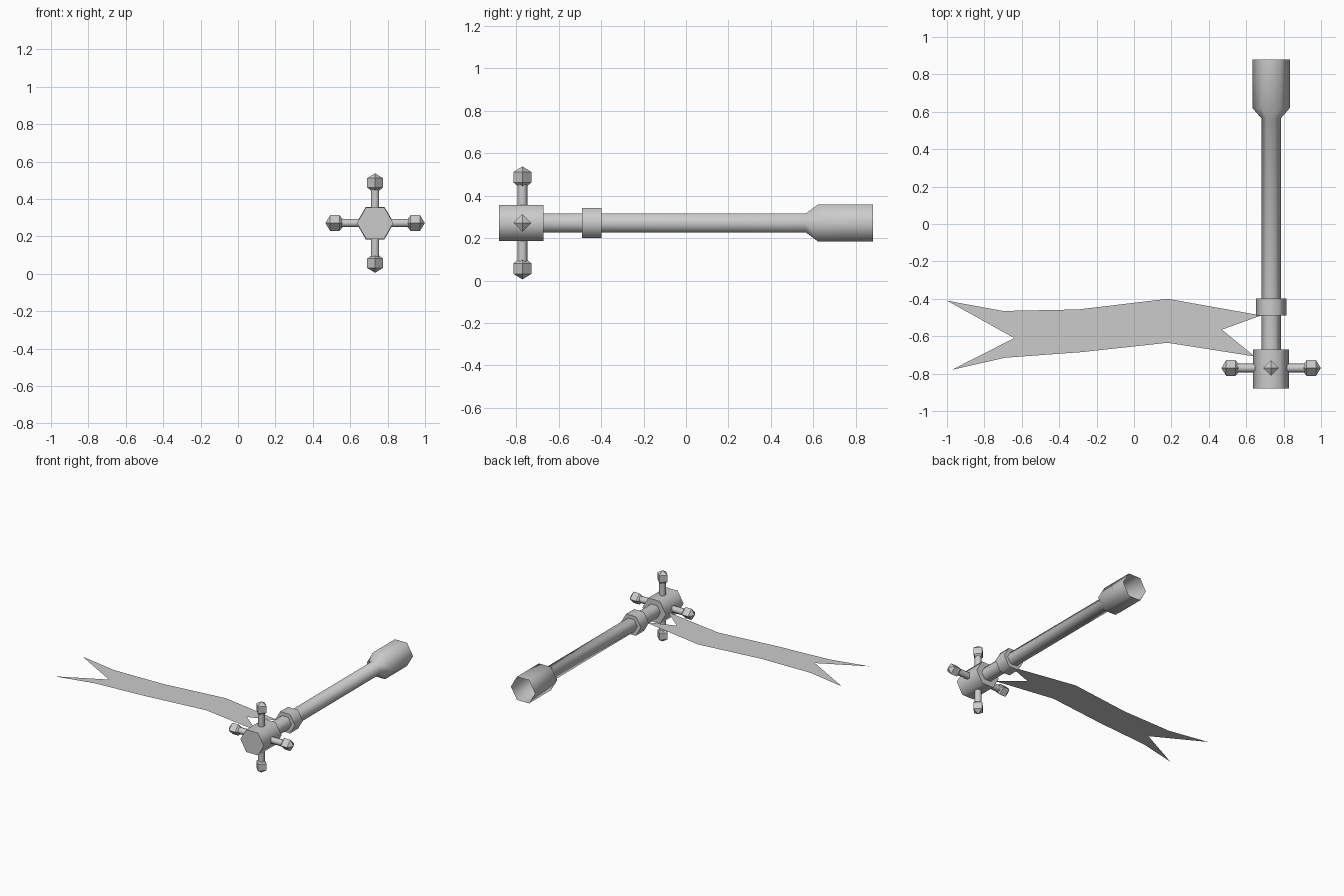
import bpy, bmesh, math
from mathutils import Vector

cube = bpy.data.objects.get("Cube")
if cube:
    bpy.data.objects.remove(cube, do_unlink=True)

CX, CY, CZ = 0.733, -0.77, 0.271   # centre of the spoke cross

grey = bpy.data.materials.new("grey")
grey.use_nodes = True
COLOUR = (0.6, 0.6, 0.6, 1)
grey.diffuse_color = COLOUR
grey.node_tree.nodes["Principled BSDF"].inputs["Base Color"].default_value = COLOUR


def finish(name, bm, angle=None):
    mesh = bpy.data.meshes.new(name)
    bm.to_mesh(mesh)
    bm.free()
    mesh.materials.append(grey)
    obj = bpy.data.objects.new(name, mesh)
    bpy.context.collection.objects.link(obj)
    if angle:
        bpy.ops.object.select_all(action='DESELECT')
        obj.select_set(True)
        bpy.context.view_layer.objects.active = obj
        bpy.ops.object.shade_smooth_by_angle(angle=math.radians(angle))
    return obj


def turned(name, origin, axis, corner, rings, sides, caps=(True, True), angle=None):
    """Sweep (distance, radius) rings along axis; corner points at the first vertex."""
    axis, corner, origin = Vector(axis), Vector(corner), Vector(origin)
    side = axis.cross(corner)
    bm = bmesh.new()
    loops = []
    for dist, radius in rings:
        turns = [2 * math.pi * i / sides for i in range(sides)]
        loops.append([bm.verts.new(origin + axis * dist + radius *
                                   (corner * math.cos(t) + side * math.sin(t))) for t in turns])
    for a, b in zip(loops, loops[1:]):
        for i in range(sides):
            j = (i + 1) % sides
            bm.faces.new((a[i], a[j], b[j], b[i]))
    if caps[0]:
        bm.faces.new(loops[0][::-1])
    if caps[1]:
        bm.faces.new(loops[-1])
    bmesh.ops.remove_doubles(bm, verts=bm.verts, dist=0.0005)
    return finish(name, bm, angle)


# Hexagonal parts along the shaft; the socket end stays open
BACK, LEFT = (0, 1, 0), (1, 0, 0)
base = (CX, 0, CZ)
turned("shaft_and_socket", base, BACK, LEFT,
       [(-0.7, 0.052), (0.565, 0.052), (0.62, 0.1), (0.88, 0.1)], 6, (True, False), 65)
turned("collar", base, BACK, LEFT, [(-0.49, 0.082), (-0.397, 0.082)], 6, angle=65)
turned("head", base, BACK, LEFT, [(-0.88, 0.097), (-0.67, 0.097)], 6, angle=65)

# Four spokes with pointed square knobs
spokes = {"left": (1, 0, 0), "right": (-1, 0, 0), "top": (0, 0, 1), "bottom": (0, 0, -1)}
for place, direction in spokes.items():
    centre = (CX, CY, CZ)
    turned(place + "_spoke", centre, direction, BACK,
           [(0.05, 0.024), (0.2, 0.024)], 6, angle=65)
    turned(place + "_knob", centre, direction, BACK,
           [(0.174, 0.022), (0.19, 0.042), (0.24, 0.042), (0.266, 0)], 4, (True, False))

# Flat ribbon with a swallowtail at each end
outline = [(-1, -0.41), (-0.7, -0.465), (-0.3, -0.457), (0.18, -0.4), (0.68, -0.489),
           (0.47, -0.565), (0.645, -0.708), (0.18, -0.635), (-0.28, -0.685),
           (-0.69, -0.715), (-0.975, -0.78), (-0.64, -0.61)]
bm = bmesh.new()
bm.faces.new([bm.verts.new((x, y, CZ)) for x, y in reversed(outline)])
bmesh.ops.triangulate(bm, faces=bm.faces[:])
finish("ribbon", bm)
